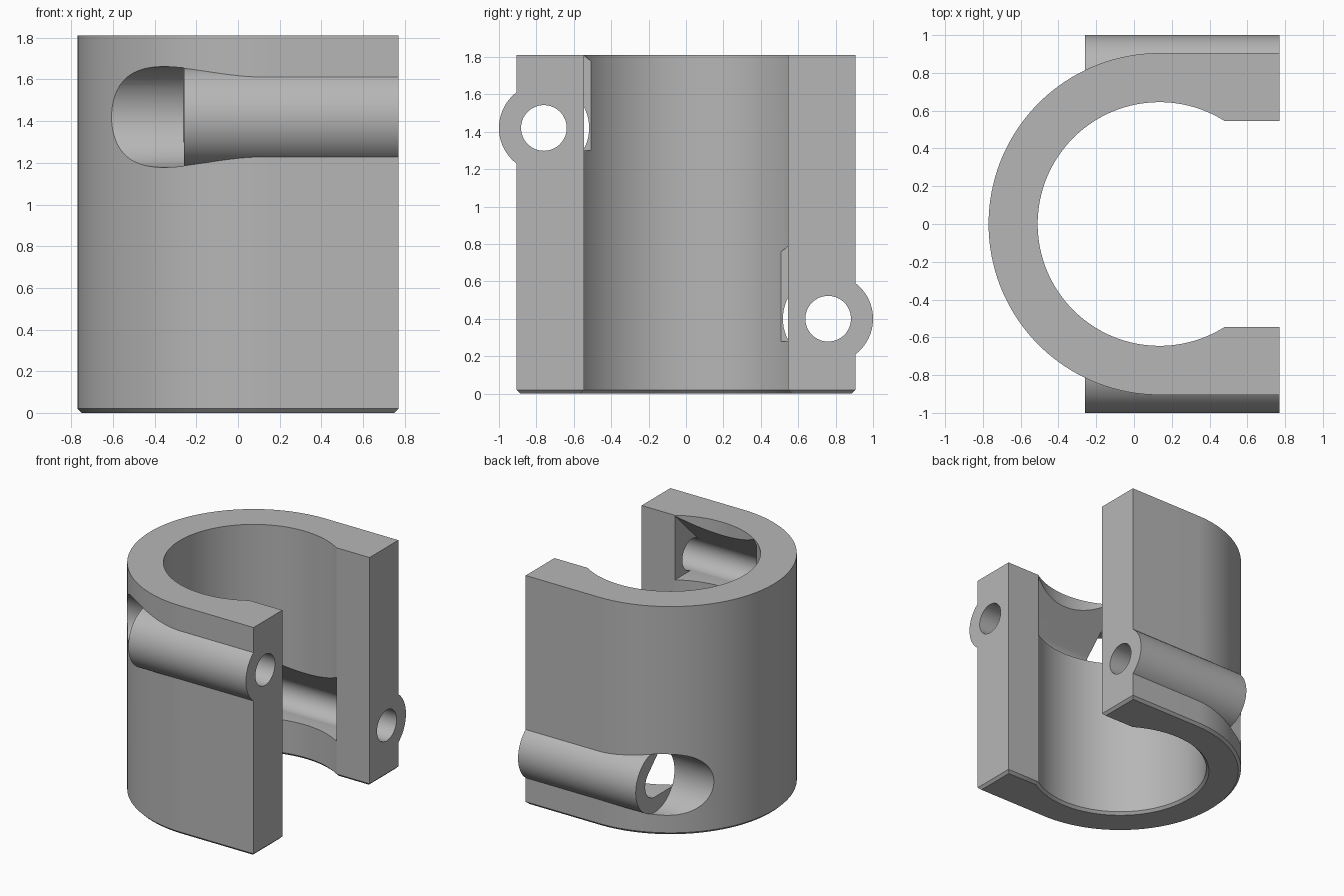
import bpy, bmesh
from math import sin, cos, pi, acos, asin, radians

if "Cube" in bpy.data.objects:
    bpy.data.objects.remove(bpy.data.objects["Cube"])

CX, OUTER, BORE, LIP, END, HEIGHT = 0.135, 0.905, 0.645, 0.545, 0.77, 1.81
AXIS_Y, BOSS_R, HOLE_R, BOSS_X = 0.76, 0.24, 0.122, -0.26
SCREWS = ((-1, 1.42), (1, 0.40))

grey = bpy.data.materials.new("grey plastic")
grey.use_nodes = True
colour = (0.47, 0.47, 0.47, 1)
grey.diffuse_color = colour
grey.node_tree.nodes["Principled BSDF"].inputs["Base Color"].default_value = colour


def arc(r, a, b, n):
    return [(r * cos(a + (b - a) * i / n), r * sin(a + (b - a) * i / n)) for i in range(n + 1)]


def prism(name, points, shift, chamfer=0):
    """Extrude a closed outline of 3D points by a vector."""
    bm = bmesh.new()
    base = bm.faces.new([bm.verts.new(p) for p in points])
    rim = list(base.edges)
    made = bmesh.ops.extrude_face_region(bm, geom=[base], use_keep_orig=True)["geom"]
    bmesh.ops.translate(bm, vec=shift, verts=[g for g in made if isinstance(g, bmesh.types.BMVert)])
    bmesh.ops.recalc_face_normals(bm, faces=bm.faces)
    if chamfer:
        bmesh.ops.bevel(bm, geom=rim, offset=chamfer, segments=1, affect='EDGES')
        bmesh.ops.recalc_face_normals(bm, faces=bm.faces)
    mesh = bpy.data.meshes.new(name)
    bm.to_mesh(mesh)
    bm.free()
    obj = bpy.data.objects.new(name, mesh)
    mesh.materials.append(grey)
    bpy.context.collection.objects.link(obj)
    return obj


def side_prism(name, outline, side, z, x0, x1):
    """Prism along x; outline is (inward, up) from a screw axis."""
    pts = [(x0, side * (AXIS_Y - u), z + v) for u, v in outline]
    return prism(name, pts, (x1 - x0, 0, 0))


def combine(target, tool, operation):
    tool.hide_render = True
    mod = target.modifiers.new("combine", 'BOOLEAN')
    mod.object, mod.operation, mod.solver = tool, operation, 'EXACT'
    bpy.ops.object.select_all(action='DESELECT')
    bpy.context.view_layer.objects.active = target
    target.select_set(True)
    bpy.ops.object.modifier_apply(modifier=mod.name)
    bpy.data.objects.remove(tool)


# C-shaped clamp body with a chamfered foot
lip_angle = asin(LIP / BORE)
outside = [(END, OUTER)] + [(CX + x, y) for x, y in arc(OUTER, pi / 2, 1.5 * pi, 96)] + [(END, -OUTER)]
inside = [(CX + x, y) for x, y in arc(BORE, 2 * pi - lip_angle, lip_angle, 120)]
outline = outside + [(END, -LIP)] + inside + [(END, LIP)]
body = prism("clamp_body", [(x, y, 0) for x, y in outline], (0, 0, HEIGHT), 0.02)

circle = arc(1, 0, 2 * pi, 64)[:-1]
scaled = lambda r: [(r * u, r * v) for u, v in circle]
flat = acos(0.04 / BOSS_R)
boss = arc(BOSS_R, flat, 2 * pi - flat, 56)

# Slot that opens the screw hole to the bore, with a sloped ceiling
t = HOLE_R * cos(pi / 4)
slot = [(0, 0), (-t, t), (0.215, 0.385), (0.25, 0.36), (0.27, 0.34),
        (0.27, -HOLE_R + 0.001), (0, -HOLE_R + 0.001)]

for side, z in SCREWS:
    # Screw head pocket, then the boss, then the hole and slot
    combine(body, side_prism("pocket", scaled(BOSS_R + 0.002), side, z, -1.2, BOSS_X), 'DIFFERENCE')
    combine(body, side_prism("boss", boss, side, z, BOSS_X, END), 'UNION')
    combine(body, side_prism("slot", slot, side, z, BOSS_X - 0.002, 0.479), 'DIFFERENCE')
    combine(body, side_prism("hole", scaled(HOLE_R), side, z, BOSS_X - 0.1, 1), 'DIFFERENCE')

bpy.ops.object.shade_smooth_by_angle(angle=radians(25))
